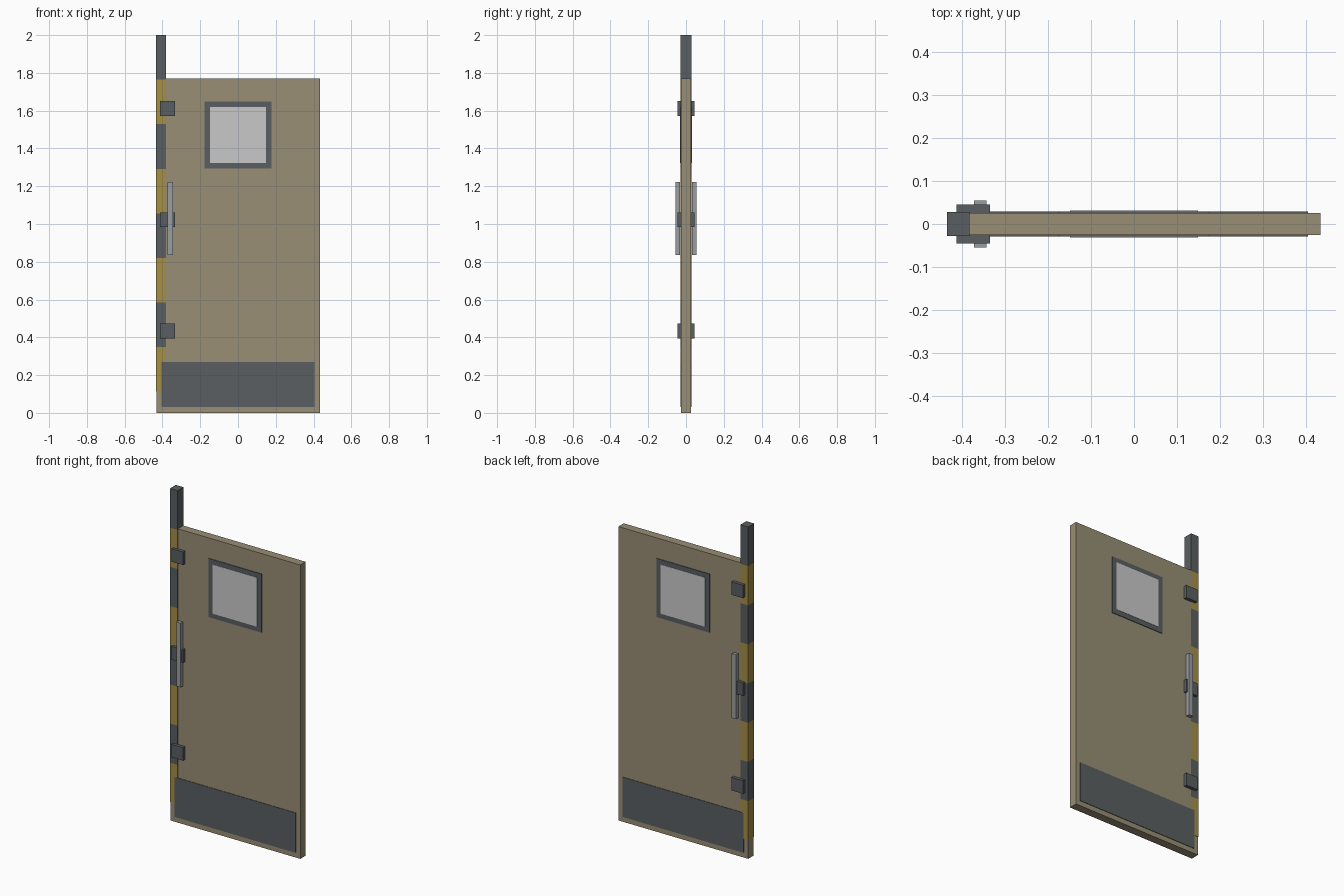
import bpy, bmesh

if "Cube" in bpy.data.objects:
    bpy.data.objects.remove(bpy.data.objects["Cube"])


def material(name, rgb):
    lin = [((c / 255 + 0.055) / 1.055) ** 2.4 for c in rgb]
    m = bpy.data.materials.new(name)
    m.diffuse_color = (*lin, 1)
    m.use_nodes = True
    m.node_tree.nodes["Principled BSDF"].inputs["Base Color"].default_value = m.diffuse_color
    return m


BEIGE = material("beige paint", (152, 142, 117))
DARK = material("dark grey metal", (90, 95, 97))
YELLOW = material("hazard yellow", (165, 142, 70))
GLASS = material("pale glass", (201, 201, 201))
STEEL = material("light steel", (155, 158, 160))


def box(name, x, y, z, *mats, cuts=(), rule=None):
    """Box from (min, max) ranges, optionally cut at heights and coloured by a rule."""
    bm = bmesh.new()
    bmesh.ops.create_cube(bm, size=1)
    for v in bm.verts:
        for i, (lo, hi) in enumerate((x, y, z)):
            v.co[i] = lo if v.co[i] < 0 else hi
    for h in cuts:
        bmesh.ops.bisect_plane(bm, geom=bm.verts[:] + bm.edges[:] + bm.faces[:],
                               plane_co=(0, 0, h), plane_no=(0, 0, 1))
    if rule:
        for f in bm.faces:
            f.material_index = rule(f.calc_center_median().z)
    me = bpy.data.meshes.new(name)
    bm.to_mesh(me)
    bm.free()
    for m in mats:
        me.materials.append(m)
    ob = bpy.data.objects.new(name, me)
    bpy.context.collection.objects.link(ob)
    return ob


# Door slab
box("door_panel", (-0.432, 0.433), (-0.0255, 0.0255), (0, 1.77), BEIGE)

# Striped edge post, eight equal bands alternating from yellow at the bottom
Z0, BAND = 0.113, (2.0 - 0.113) / 8
box("striped_post", (-0.434, -0.382), (-0.028, 0.028), (Z0, 2.0), YELLOW, DARK,
    cuts=[Z0 + BAND * i for i in range(1, 8)],
    rule=lambda z: min(7, int((z - Z0) / BAND)) % 2)

# Fittings repeated on both faces
for side, s in (("front", -1), ("back", 1)):
    def y(a, b):
        return tuple(sorted((s * a, s * b)))

    box(f"kick_plate_{side}", (-0.404, 0.404), y(0.024, 0.0285), (0.03, 0.27), DARK)
    box(f"window_frame_{side}", (-0.177, 0.177), y(0.024, 0.0295), (1.295, 1.648), DARK)
    box(f"window_glass_{side}", (-0.149, 0.149), y(0.028, 0.0312), (1.324, 1.62), GLASS)
    for i, zc in enumerate((0.433, 1.022, 1.611)):
        box(f"clamp_{side}_{i + 1}", (-0.412, -0.334), y(0.024, 0.0455),
            (zc - 0.039, zc + 0.039), DARK)
    box(f"handle_{side}", (-0.372, -0.343), y(0.033, 0.055), (0.836, 1.223), STEEL)
